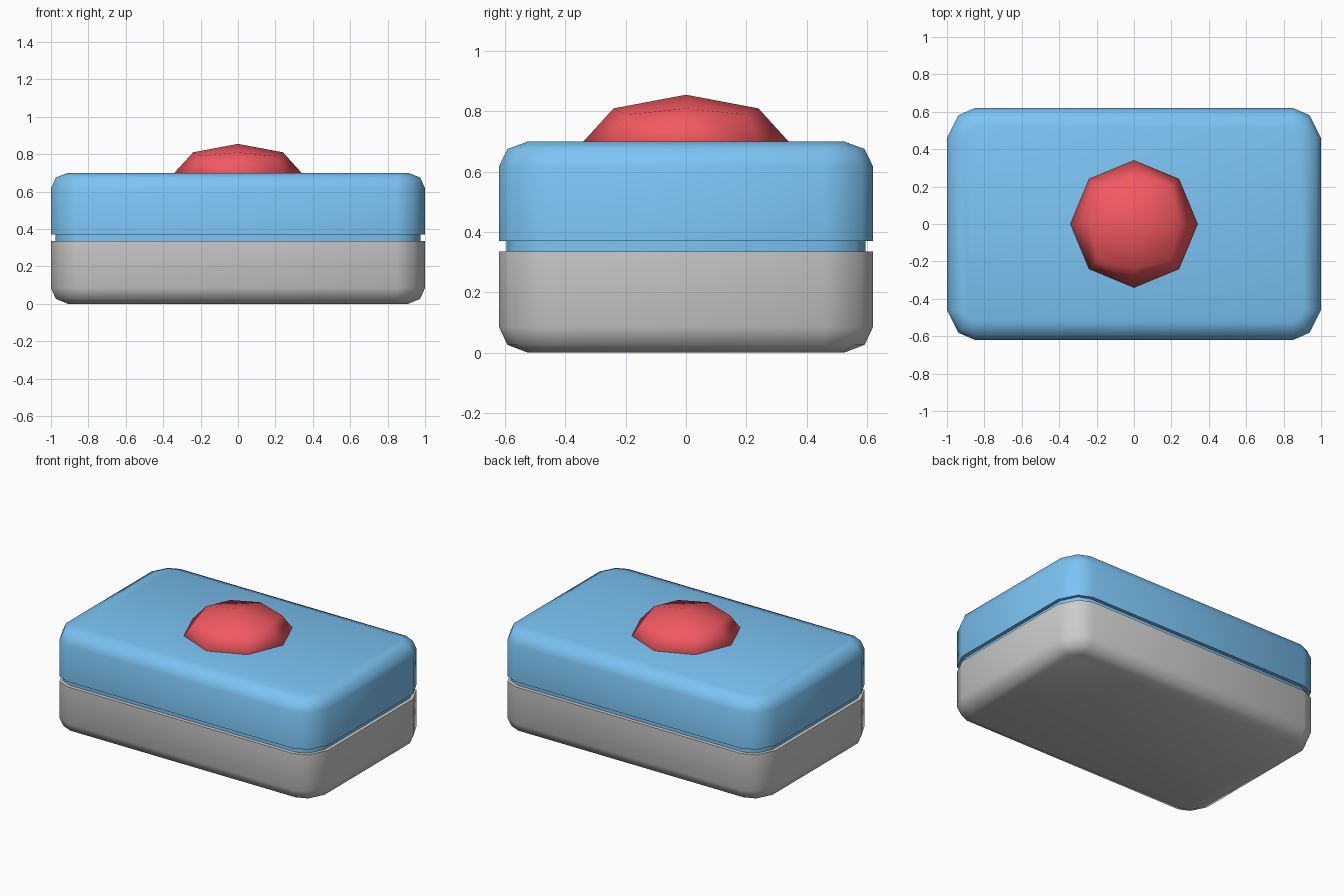
import bpy, bmesh, math
from mathutils import Vector

if "Cube" in bpy.data.objects:
    bpy.data.objects.remove(bpy.data.objects["Cube"])

# Outline corner: arc centre and the three arc offsets from it
CENTRE = (0.85, 0.46)
ARC = [(0.15, 0.0), (0.088, 0.122), (0.0, 0.16)]


def material(name, color):
    m = bpy.data.materials.new(name)
    m.diffuse_color = color
    return m


def outline(inset):
    k = 1 - inset / 0.155
    quarter = [(CENTRE[0] + a * k, CENTRE[1] + b * k) for a, b in ARC]
    half = quarter + [(-x, y) for x, y in reversed(quarter)]
    return half + [(-x, -y) for x, y in half]


def finish(name, bm, mat=None, angle=55):
    bmesh.ops.recalc_face_normals(bm, faces=bm.faces[:])
    mesh = bpy.data.meshes.new(name)
    bm.to_mesh(mesh)
    bm.free()
    ob = bpy.data.objects.new(name, mesh)
    bpy.context.collection.objects.link(ob)
    if mat:
        mesh.materials.append(mat)
    bpy.ops.object.select_all(action='DESELECT')
    ob.select_set(True)
    bpy.context.view_layer.objects.active = ob
    bpy.ops.object.shade_smooth_by_angle(angle=math.radians(angle))
    return ob


def loft(name, levels, mat=None):
    """Rounded block from (inset, z) levels, bottom to top."""
    bm = bmesh.new()
    rings = [[bm.verts.new((x, y, z)) for x, y in outline(d)] for d, z in levels]
    for lo, hi in zip(rings, rings[1:]):
        n = len(lo)
        for i in range(n):
            j = (i + 1) % n
            bm.faces.new((lo[i], lo[j], hi[j], hi[i]))
    bm.faces.new(rings[0][::-1])
    bm.faces.new(rings[-1])
    return finish(name, bm, mat)


blue = material("blue", (0.03, 0.22, 0.60, 1))
blue.diffuse_color = (0.2, 0.55, 0.9, 1)
red = material("red", (0.9, 0.1, 0.12, 1))

# Lower shell
loft("base", [(0.093, 0), (0.027, 0.026), (0, 0.085), (0, 0.335)])

# Upper shell with the recessed neck below it
loft("lid", [(0.025, 0.33), (0.025, 0.37), (0, 0.37), (0, 0.617),
             (0.027, 0.675), (0.093, 0.70)], blue)

# Push button: spherised cube flattened into a dome
bm = bmesh.new()
bmesh.ops.create_cube(bm, size=2)
bmesh.ops.subdivide_edges(bm, edges=bm.edges[:], cuts=1, use_grid_fill=True)
for v in bm.verts:
    p = v.co.normalized()
    v.co = Vector((p.x * 0.34, p.y * 0.34, 0.70 + p.z * 0.155))
finish("button", bm, red, 180)

for m in bpy.data.materials:
    if m.users and not m.is_grease_pencil:
        m.use_nodes = True
        m.node_tree.nodes["Principled BSDF"].inputs["Base Color"].default_value = m.diffuse_color
